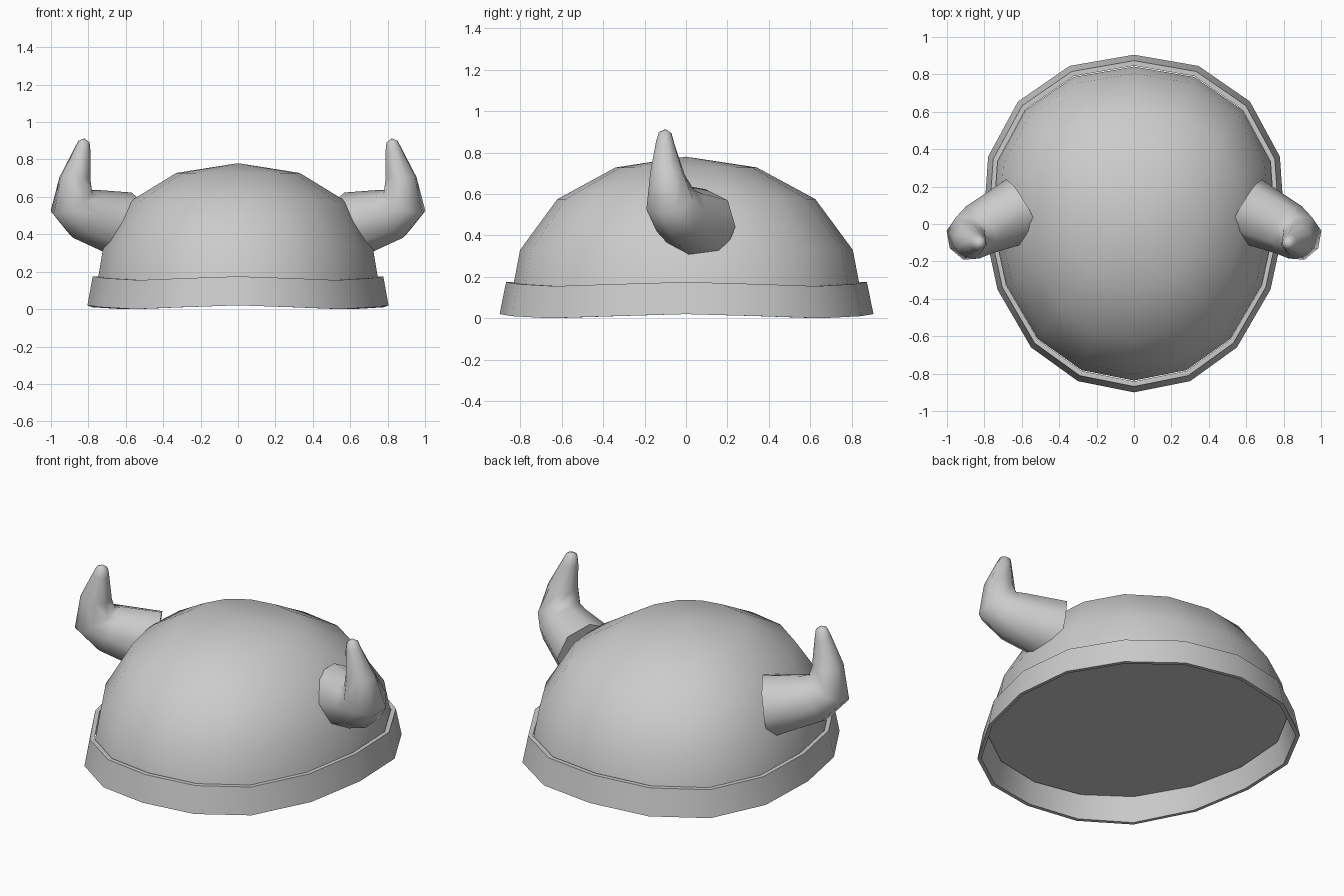
import bpy, math
from mathutils import Vector

if "Cube" in bpy.data.objects:
    bpy.data.objects.remove(bpy.data.objects["Cube"])

# Half outline of the helmet seen from above, from back to front (slightly egg-shaped)
HALF = [(0, .905), (.345, .845), (.62, .655), (.78, .36), (.805, 0),
        (.73, -.35), (.55, -.66), (.30, -.84), (0, -.90)]
OUTLINE = HALF + [(-x, y) for x, y in HALF[-2:0:-1]]
N = len(OUTLINE)


def bridge(a, b, n):
    """Quads between two rings of n vertices starting at a and b."""
    return [(a + i, a + (i + 1) % n, b + (i + 1) % n, b + i) for i in range(n)]


def make(name, verts, faces, angle):
    mesh = bpy.data.meshes.new(name)
    mesh.from_pydata(verts, [], faces)
    obj = bpy.data.objects.new(name, mesh)
    bpy.context.collection.objects.link(obj)
    bpy.ops.object.select_all(action='DESELECT')
    obj.select_set(True)
    bpy.context.view_layer.objects.active = obj
    bpy.ops.object.mode_set(mode='EDIT')
    bpy.ops.mesh.select_all(action='SELECT')
    bpy.ops.mesh.normals_make_consistent(inside=False)
    bpy.ops.object.mode_set(mode='OBJECT')
    bpy.ops.object.shade_smooth_by_angle(angle=math.radians(angle))
    return obj


# Dome: stacked rings (x factor, y factor, z), pointed apex, flat underside
rings = [(.935, .93, .14), (.895, .89, .33), (.72, .69, .575), (.41, .378, .728)]
verts = [(x * fx, y * fy, z) for fx, fy, z in rings for x, y in OUTLINE]
faces = [f for k in range(len(rings) - 1) for f in bridge(k * N, (k + 1) * N, N)]
top = (len(rings) - 1) * N
verts.append((0, 0, .78))
faces += [(top + i, top + (i + 1) % N, len(verts) - 1) for i in range(N)]
faces.append(tuple(range(N)))
make("dome", verts, faces, 40)

# Rim: closed band with a gently wavy height
section = [(1, 0), (.965, .155), (.935, .155), (.975, 0)]
verts = []
for f, h in section:
    for i, (x, y) in enumerate(OUTLINE):
        wave = .01 + .01 * math.cos(4 * i * math.tau / N)
        verts.append((x * f, y * f, h + wave))
faces = [q for k in range(4) for q in bridge(k * N, (k + 1) % 4 * N, N)]
make("rim", verts, faces, 40)

# Horns: octagonal tube bending upward; (centre, radius, tilt in degrees)
path = [((.59, .08, .44), .185, 8), ((.825, -.03, .51), .145, 28),
        ((.89, -.075, .57), .127, 60), ((.872, -.09, .70), .086, 95),
        ((.832, -.10, .85), .046, 104), ((.824, -.10, .895), .032, 100)]
S = 8
out, side, up = Vector((.86, -.5, 0)), Vector((.5, .86, 0)), Vector((0, 0, 1))
verts = []
for c, r, tilt in path:
    t = math.radians(tilt)
    normal = up * math.cos(t) - out * math.sin(t)
    for i in range(S):
        a = i * math.tau / S
        verts.append(Vector(c) + r * (side * math.cos(a) + normal * math.sin(a)))
faces = [q for k in range(len(path) - 1) for q in bridge(k * S, (k + 1) * S, S)]
verts.append(Vector((.822, -.10, .913)))
last = (len(path) - 1) * S
faces += [(last + i, last + (i + 1) % S, len(verts) - 1) for i in range(S)]
faces.append(tuple(range(S)))
for name, sign in (("right_horn", 1), ("left_horn", -1)):
    make(name, [(v.x * sign, v.y, v.z) for v in verts], faces, 65)
